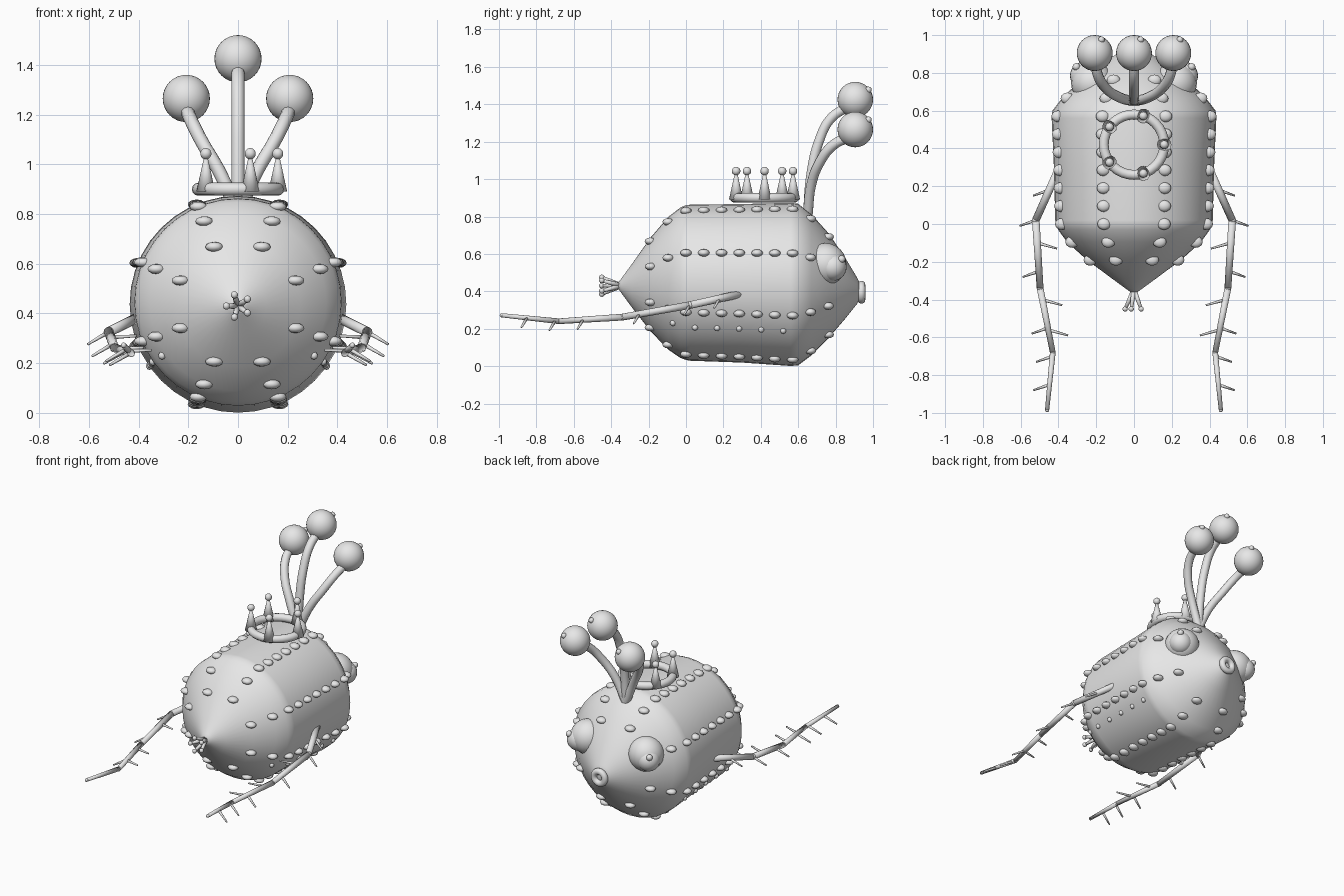
import bpy, bmesh, math
from mathutils import Vector, Matrix

if "Cube" in bpy.data.objects:
    bpy.data.objects.remove(bpy.data.objects["Cube"])

grey = bpy.data.materials.new("light_grey")
grey.diffuse_color = (0.8, 0.8, 0.8, 1)
grey.use_nodes = True
grey.node_tree.nodes["Principled BSDF"].inputs["Base Color"].default_value = grey.diffuse_color


def finish(name, bm):
    bmesh.ops.recalc_face_normals(bm, faces=bm.faces[:])
    me = bpy.data.meshes.new(name)
    bm.to_mesh(me)
    bm.free()
    me.materials.append(grey)
    for p in me.polygons:
        p.use_smooth = True
    ob = bpy.data.objects.new(name, me)
    bpy.context.collection.objects.link(ob)
    return ob


def ball(bm, c, r, seg=24):
    s = r if isinstance(r, tuple) else (r, r, r)
    m = Matrix.Translation(c) @ Matrix.Diagonal((*s, 1))
    bmesh.ops.create_uvsphere(bm, u_segments=seg, v_segments=seg // 2, radius=1, matrix=m)


def rod(bm, a, b, r1, r2, seg=10):
    a, b = Vector(a), Vector(b)
    d = b - a
    m = Matrix.Translation((a + b) / 2) @ d.to_track_quat('Z', 'Y').to_matrix().to_4x4()
    bmesh.ops.create_cone(bm, cap_ends=True, segments=seg, radius1=r1, radius2=r2,
                          depth=d.length, matrix=m)


def loft(bm, rings):
    for a, b in zip(rings, rings[1:]):
        n = len(a)
        for i in range(n):
            bm.faces.new((a[i], a[(i + 1) % n], b[(i + 1) % n], b[i]))


def torus(name, c, R, r, axis):
    bm = bmesh.new()
    rings = []
    for i in range(33):
        t = math.tau * i / 32
        ring = []
        for j in range(12):
            p = math.tau * j / 12
            q = R + r * math.cos(p)
            u, v, w = q * math.cos(t), q * math.sin(t), r * math.sin(p)
            off = Vector((u, v, w)) if axis == 'Z' else Vector((u, w, v))
            ring.append(bm.verts.new(Vector(c) + off))
        rings.append(ring)
    loft(bm, rings)
    bmesh.ops.remove_doubles(bm, verts=bm.verts[:], dist=1e-5)
    return finish(name, bm)


def tube(name, pts, radii):
    cu = bpy.data.curves.new(name, 'CURVE')
    cu.dimensions = '3D'
    cu.bevel_depth = 1
    cu.bevel_resolution = 3
    cu.resolution_u = 8
    cu.use_fill_caps = True
    sp = cu.splines.new('BEZIER')
    sp.bezier_points.add(len(pts) - 1)
    for bp, p, r in zip(sp.bezier_points, pts, radii):
        bp.co, bp.radius = p, r
        bp.handle_left_type = bp.handle_right_type = 'AUTO'
    cu.materials.append(grey)
    ob = bpy.data.objects.new(name, cu)
    bpy.context.collection.objects.link(ob)


# Body: rings of (y, radius, centre height)
PROFILE = [(-0.365, 0.012, .43), (-0.345, .04, .43), (-0.29, .115, .43), (-0.19, .25, .437),
           (-0.095, .355, .443), (-0.03, .402, .446), (0.0, .414, .447), (0.02, .417, .446),
           (0.3, .424, .443), (0.56, .436, .437), (0.6, .432, .436), (0.67, .378, .435),
           (0.76, .283, .43), (0.85, .165, .417), (0.915, .07, .403), (0.935, .03, .40)]


def body_at(y):
    for (y0, r0, z0), (y1, r1, z1) in zip(PROFILE, PROFILE[1:]):
        if y0 <= y <= y1:
            t = (y - y0) / (y1 - y0)
            return r0 + t * (r1 - r0), z0 + t * (z1 - z0)


def on_body(y, ang):
    r, z = body_at(y)
    return Vector((r * math.cos(ang), y, z + r * math.sin(ang)))


bm = bmesh.new()
rings = [[bm.verts.new((r * math.cos(math.tau * i / 40), y, z + r * math.sin(math.tau * i / 40)))
          for i in range(40)] for y, r, z in PROFILE]
loft(bm, rings)
bm.faces.new(rings[0])
bm.faces.new(rings[-1])
finish("body", bm)

# Eight rows of skin bumps
bm = bmesh.new()
for k in range(8):
    for i in range(11):
        ball(bm, on_body(-0.19 + 0.095 * i, math.radians(22.5 + 45 * k)), (.036, .031, .02), 12)
finish("skin_bumps", bm)

# Small pores low on each side
bm = bmesh.new()
for i in range(6):
    for a in (-35, 215):
        ball(bm, on_body(-0.07 + 0.118 * i, math.radians(a)), .016, 10)
finish("side_pores", bm)

# Mouth ring
torus("mouth_ring", (0, .938, .395), .04, .021, 'Y')

# Eyes
for s, side in ((1, "right"), (-1, "left")):
    for part, c, r in (("eye", (.22, .745, .545), .113), ("pupil", (.265, .785, .53), .074),
                       ("eye_glint", (.305, .832, .572), .02)):
        bm = bmesh.new()
        ball(bm, (s * c[0], c[1], c[2]), r)
        finish(side + "_" + part, bm)

# Tail tuft
bm = bmesh.new()
for i in range(5):
    a = math.radians(108 + 72 * i)
    tip = (.047 * math.cos(a), -.45, .43 + .047 * math.sin(a))
    rod(bm, (0, -.345, .43), tip, .014, .009)
    ball(bm, tip, .015, 10)
finish("tail_tuft", bm)

# Crown
torus("crown_band", (0, .42, .9), .16, .026, 'Z')
bm = bmesh.new()
for i in range(5):
    a = math.radians(72 * i)
    x, y = .16 * math.cos(a), .42 + .16 * math.sin(a)
    rod(bm, (x, y, .89), (x, y, 1.035), .038, .006, 16)
    ball(bm, (x, y, 1.043), .023, 14)
finish("crown_spikes", bm)

# Three antennae with bulbs
SIDE = [(0.0, .65, .80), (.075, .67, .97), (.145, .715, 1.09), (.19, .785, 1.18), (.21, .88, 1.23)]
MID = [(0, .65, .80), (0, .67, 1.03), (0, .71, 1.2), (0, .775, 1.325), (0, .88, 1.395)]
for name, pts, c in (("middle", MID, (0, .905, 1.425)),
                     ("right", SIDE, (.208, .905, 1.265)),
                     ("left", [(-x, y, z) for x, y, z in SIDE], (-.208, .905, 1.265))):
    tube(name + "_antenna_stalk", pts, [.027] * 5)
    bm = bmesh.new()
    ball(bm, c, .095, 32)
    ball(bm, Vector(c) + Vector((.035, .07, .052)), .018, 12)
    finish(name + "_antenna_bulb", bm)

# Twig-like arms
ARM = [(.39, .31, .39), (.52, .02, .326), (.497, -.34, .262), (.43, -.68, .24), (.46, -.985, .272)]
RAD = [.021, .02, .018, .015, .011]
for s, side in ((1, "right"), (-1, "left")):
    pts = [Vector((s * x, y, z)) for x, y, z in ARM]
    bm = bmesh.new()
    for i in range(4):
        rod(bm, pts[i], pts[i + 1], RAD[i], RAD[i + 1], 12)
        ball(bm, pts[i + 1], RAD[i + 1] * 1.03, 12)
    finish(side + "_arm", bm)
    # Twigs alternate outward and inward
    bm = bmesh.new()
    for y, way in ((.18, 1), (.02, 1), (-.1, -1), (-.25, 1), (-.4, -1), (-.55, 1), (-.7, 1), (-.56, -1),
                   (-.85, 1)):
        for a, b in zip(pts, pts[1:]):
            if b.y <= y <= a.y:
                p = a.lerp(b, (a.y - y) / (a.y - b.y))
                d = Vector((s * .085, -.03, -.05)) if way > 0 else Vector((-s * .105, -.03, .005))
                rod(bm, p, p + d, .009, .005, 8)
                break
    finish(side + "_arm_twigs", bm)
